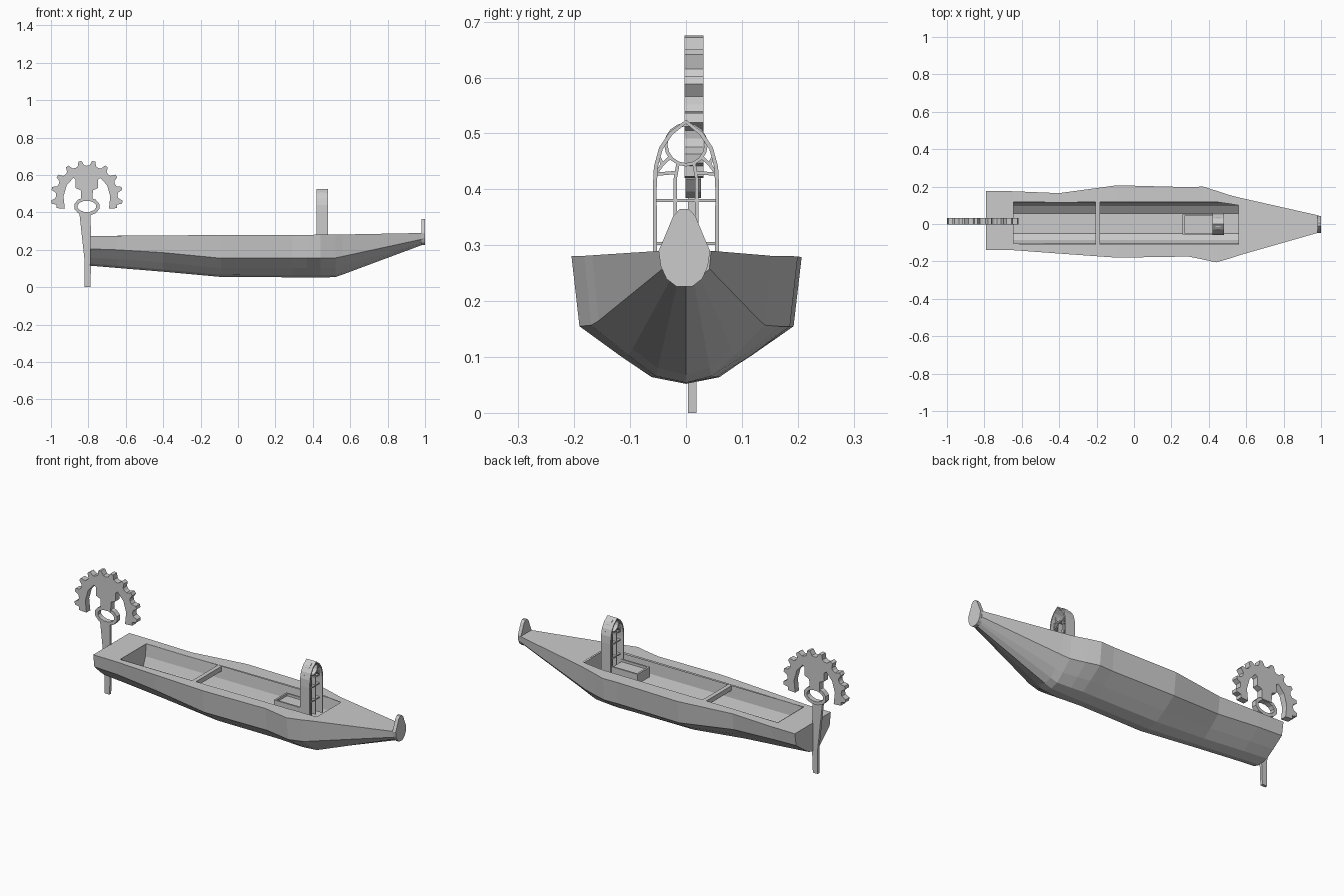
import bpy, bmesh
from math import sin, cos, pi, radians
from mathutils import Vector

if "Cube" in bpy.data.objects:
    bpy.data.objects.remove(bpy.data.objects["Cube"])


def finish(name, bm):
    bmesh.ops.recalc_face_normals(bm, faces=bm.faces)
    me = bpy.data.meshes.new(name)
    bm.to_mesh(me)
    bm.free()
    ob = bpy.data.objects.new(name, me)
    bpy.context.collection.objects.link(ob)
    return ob


def place(axis, u, v, t):
    # axis "x": (u, v) = (y, z); axis "y": (u, v) = (x, z)
    return (t, u, v) if axis == "x" else (u, t, v)


def prism(name, pts, axis, a, b):
    bm = bmesh.new()
    lo = [bm.verts.new(place(axis, u, v, a)) for u, v in pts]
    hi = [bm.verts.new(place(axis, u, v, b)) for u, v in pts]
    bm.faces.new(lo)
    bm.faces.new(hi[::-1])
    n = len(pts)
    for i in range(n):
        j = (i + 1) % n
        bm.faces.new((lo[i], lo[j], hi[j], hi[i]))
    return finish(name, bm)


def ribbons(name, paths, axis, a, b, width):
    # solid strips along flat paths; each path is (points, closed)
    bm = bmesh.new()
    for pts, closed in paths:
        p = [Vector(q) for q in pts]
        n = len(p)
        rings = []
        for i in range(n):
            before = p[i - 1] if closed or i else p[i]
            after = p[(i + 1) % n] if closed or i < n - 1 else p[i]
            d = (after - before).normalized()
            off = Vector((-d.y, d.x)) * width / 2
            l, r = p[i] + off, p[i] - off
            rings.append([bm.verts.new(place(axis, q.x, q.y, t))
                          for q, t in ((l, a), (r, a), (r, b), (l, b))])
        for i in range(n if closed else n - 1):
            s, e = rings[i], rings[(i + 1) % n]
            for k in range(4):
                m = (k + 1) % 4
                bm.faces.new((s[k], s[m], e[m], e[k]))
        if not closed:
            bm.faces.new(rings[0])
            bm.faces.new(rings[-1])
    return finish(name, bm)


def box(name, x0, x1, y0, y1, z0, z1):
    return prism(name, [(x0, z0), (x1, z0), (x1, z1), (x0, z1)], "y", y0, y1)


def mirrored(pts):
    return pts + [(-u, v) for u, v in reversed(pts)]


# hull stations: x, left half-width, right half-width, deck z, chine z, keel z
WELL = (-0.645, 0.56)
stations = [
    (-0.79, 0.177, 0.138, 0.275, 0.205, 0.115),
    (-0.645, 0.175, 0.140, 0.275, 0.200, 0.103),
    (-0.40, 0.165, 0.158, 0.277, 0.185, 0.083),
    (-0.09, 0.207, 0.180, 0.279, 0.155, 0.055),
    (0.29, 0.197, 0.174, 0.280, 0.155, 0.053),
    (0.37, 0.200, 0.190, 0.280, 0.155, 0.052),
    (0.44, 0.178, 0.205, 0.281, 0.155, 0.052),
    (0.52, 0.152, 0.182, 0.281, 0.157, 0.054),
    (0.56, 0.142, 0.168, 0.282, 0.165, 0.068),
    (0.99, 0.045, 0.045, 0.290, 0.258, 0.228),
]
bm = bmesh.new()
rings = []
for x, wl, wr, zd, zc, zk in stations:
    half = [(1, zd), (0.93, zc), (0.57, zk + 0.48 * (zc - zk)), (0.3, zk + 0.012)]
    ring = [(wl * f, z) for f, z in half] + [(0, zk)] + [(-wr * f, z) for f, z in half[::-1]]
    rings.append([bm.verts.new((x, y, z)) for y, z in ring])
for s, e in zip(rings, rings[1:]):
    for k in range(8):
        bm.faces.new((s[k], s[k + 1], e[k + 1], e[k]))
bm.faces.new(rings[0])
bm.faces.new(rings[-1])

# deck around the open well
rows = []
for ring, (x, wl, wr, zd, *_) in zip(rings, stations):
    rows.append([ring[0], bm.verts.new((x, min(0.118, wl * 0.7), zd)),
                 bm.verts.new((x, -min(0.11, wr * 0.75), zd)), ring[8]])
for i, (s, e) in enumerate(zip(rows, rows[1:])):
    for k in range(3):
        if k == 1 and WELL[0] <= stations[i][0] < WELL[1]:
            continue
        bm.faces.new((s[k], s[k + 1], e[k + 1], e[k]))
finish("hull", bm)

# rounded trough lining the well
profile = [(0.118, 0.277), (0.112, 0.21), (0.095, 0.165), (0.055, 0.135),
           (-0.05, 0.135), (-0.085, 0.165), (-0.104, 0.21), (-0.107, 0.277)]
bm = bmesh.new()
ends = [[bm.verts.new((x, y, z)) for y, z in profile] for x in WELL]
for k in range(7):
    bm.faces.new((ends[0][k], ends[1][k], ends[1][k + 1], ends[0][k + 1]))
for end in ends:
    bm.faces.new(end)
finish("well_lining", bm)

# crossbar and seat
box("crossbar", -0.205, -0.182, -0.11, 0.118, 0.25, 0.277)
box("seat", 0.26, 0.43, -0.057, 0.052, 0.22, 0.262)
for i, y in enumerate((-0.057, 0.043)):
    box(f"seat_rim_{i}", 0.26, 0.43, y, y + 0.009, 0.262, 0.275)
box("seat_rim_back", 0.26, 0.27, -0.048, 0.043, 0.262, 0.275)

# pointed arch seat back with tracery
arch = [(-0.055, 0.22), (-0.056, 0.40), (-0.054, 0.44), (-0.045, 0.473),
        (-0.027, 0.50), (0, 0.521)]
arch += [(-y, z) for y, z in arch[-2::-1]]
ribbons("seat_back_frame", [(arch, False)], "x", 0.42, 0.48, 0.007)
rose = [(0.036 * cos(i * pi / 8), 0.48 + 0.036 * sin(i * pi / 8)) for i in range(16)]
bars = [(rose, True)]
for z in (0.303, 0.38):
    bars.append(([(-0.055, z), (0.055, z)], False))
for s in (-1, 1):
    bars.append(([(s * 0.019, 0.22), (s * 0.019, 0.42), (s * 0.014, 0.448)], False))
    bars.append(([(s * 0.055, 0.427), (s * 0.02, 0.43)], False))
    bars.append(([(s * 0.053, 0.43), (s * 0.042, 0.445), (s * 0.029, 0.457)], False))
    bars.append(([(s * 0.042, 0.445), (s * 0.050, 0.460)], False))
ribbons("seat_back_tracery", bars, "x", 0.437, 0.463, 0.006)

# leaf-shaped bow plate
leaf = mirrored([(0.008, 0.365), (0.02, 0.352), (0.034, 0.318), (0.046, 0.29),
                 (0.042, 0.262), (0.032, 0.24), (0.014, 0.226)])
prism("bow_plate", [(y - 0.003, z) for y, z in leaf], "x", 0.98, 1.0)

# toothed crest above the rudder
CX, CZ = -0.808, 0.485
half = []
for k in range(5):
    c = 11 + 22 * k
    for da, r in ((-11, 0.164), (-6, 0.168), (-2.5, 0.192), (2.5, 0.192), (6, 0.168)):
        a = radians(c + da)
        half.append((r * sin(a), r * cos(a)))
half += [(0.162, -0.062), (0.118, -0.065), (0.125, 0.0), (0.108, 0.06), (0.072, 0.10),
         (0.06, 0.09), (0.06, 0.045), (0.032, 0.033), (0.03, -0.02)]
crest = mirrored(half[1:])
crest.append(half[0])
prism("crest", [(CX + u, CZ + v) for u, v in crest], "y", -0.003, 0.031)

# ring grip and rudder post
grip = [(CX + 0.06 * cos((i + 0.5) * pi / 6), 0.432 + 0.04 * sin((i + 0.5) * pi / 6))
        for i in range(12)]
ribbons("rudder_ring", [(grip, True)], "y", -0.001, 0.027, 0.018)
prism("rudder_post", [(-0.848, 0.395), (-0.788, 0.395), (-0.785, 0.13), (-0.79, 0),
                      (-0.82, 0), (-0.82, 0.14)], "y", 0.004, 0.019)
